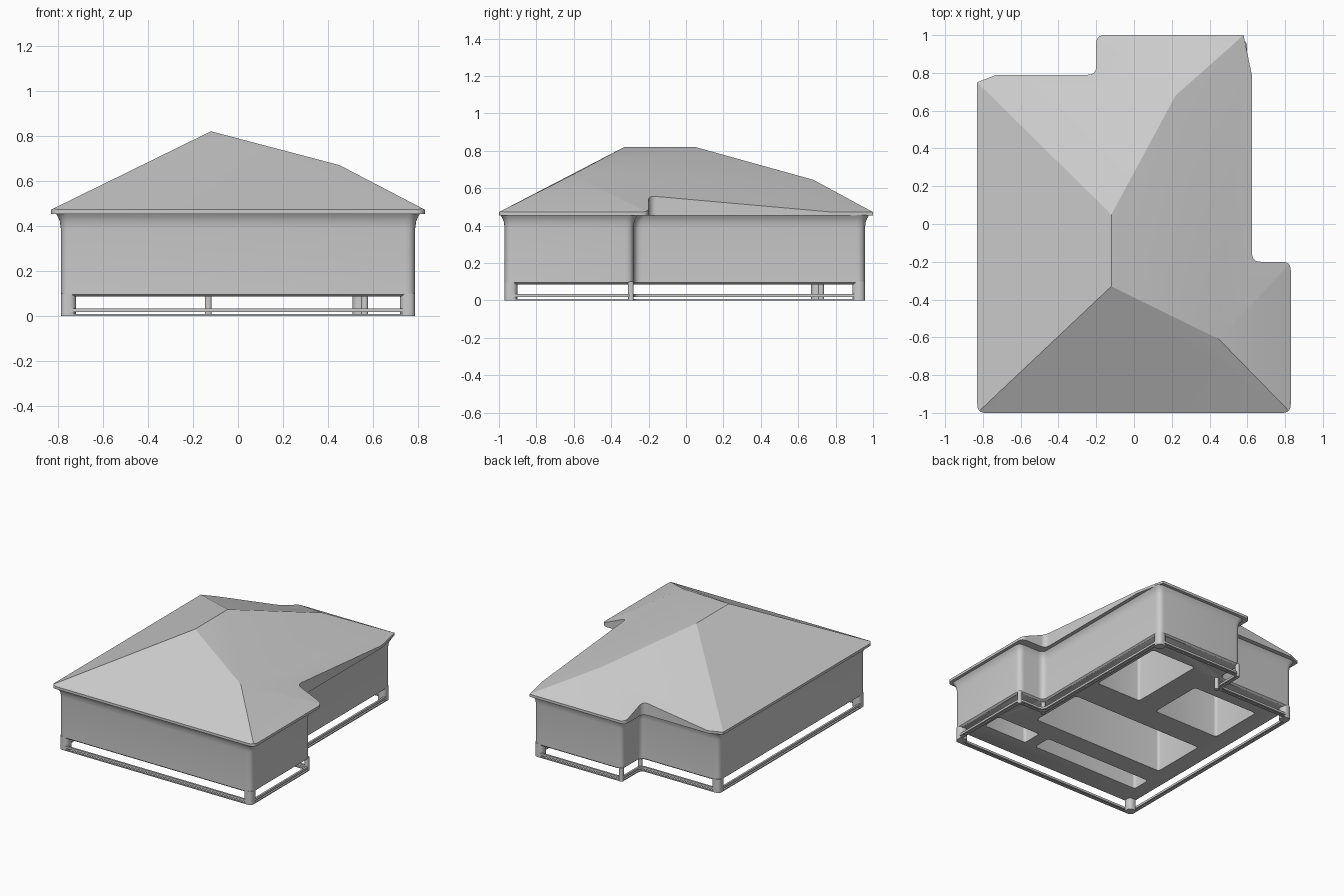
import bpy, bmesh, math
from mathutils import Vector

cube = bpy.data.objects.get("Cube")
if cube:
    bpy.data.objects.remove(cube, do_unlink=True)

grey = bpy.data.materials.new("light grey")
grey.use_nodes = True
grey.diffuse_color = (0.6, 0.6, 0.6, 1)
grey.node_tree.nodes["Principled BSDF"].inputs["Base Color"].default_value = (0.6, 0.6, 0.6, 1)


def stepped_plan(left, front, right, wing_y, side, back, back_x, rear):
    """Counter-clockwise house plan with a notch on the right and at the back."""
    return [Vector(p) for p in [(left, front), (right, front), (right, wing_y), (side, wing_y),
                                (side, back), (back_x, back), (back_x, rear), (left, rear)]]


EAVES = stepped_plan(-.83, -1, .83, -.2, .625, 1, -.2, .79)
WALLS = stepped_plan(-.787, -.97, .787, -.28, .577, .957, -.147, .737)


def corners(plan, offset):
    """Plan corners moved inwards by offset."""
    pts = []
    for i, p in enumerate(plan):
        d1 = (p - plan[i - 1]).normalized()
        d2 = (plan[(i + 1) % len(plan)] - p).normalized()
        pts.append(p + (Vector((-d1.y, d1.x)) + Vector((-d2.y, d2.x))) * offset)
    return pts


def outline(plan, offset, radius=0.045, steps=6):
    """Plan outline with rounded corners."""
    base, pts = corners(plan, offset), []
    for i, p in enumerate(base):
        a = p + (base[i - 1] - p).normalized() * radius
        b = p + (base[(i + 1) % len(base)] - p).normalized() * radius
        for k in range(steps + 1):
            t = k / steps
            pts.append(a * (1 - t) ** 2 + p * (2 * t * (1 - t)) + b * t ** 2)
    return pts


def select(obj):
    bpy.ops.object.select_all(action='DESELECT')
    obj.select_set(True)
    bpy.context.view_layer.objects.active = obj


def shade(obj, degrees=35):
    select(obj)
    bpy.ops.object.shade_smooth_by_angle(angle=math.radians(degrees))


def finish(name, bm):
    bmesh.ops.recalc_face_normals(bm, faces=bm.faces)
    mesh = bpy.data.meshes.new(name)
    bm.to_mesh(mesh)
    bm.free()
    obj = bpy.data.objects.new(name, mesh)
    bpy.context.collection.objects.link(obj)
    mesh.materials.append(grey)
    return obj


def loft(name, plan, levels, closed=False):
    """Sweep (offset, height) levels round the plan, capped or closed to a ring."""
    bm = bmesh.new()
    rings = [[bm.verts.new((p.x, p.y, z)) for p in outline(plan, o)] for o, z in levels]
    pairs = list(zip(rings, rings[1:]))
    if closed:
        pairs.append((rings[-1], rings[0]))
    else:
        bm.faces.new(rings[0])
        bm.faces.new(rings[-1])
    for lo, hi in pairs:
        for i in range(len(lo)):
            j = (i + 1) % len(lo)
            bm.faces.new((lo[i], lo[j], hi[j], hi[i]))
    return finish(name, bm)


def add_box(bm, x0, x1, y0, y1, z0, z1):
    verts = bmesh.ops.create_cube(bm, size=1)["verts"]
    for v in verts:
        v.co = ((x0 + x1) / 2 + v.co.x * (x1 - x0), (y0 + y1) / 2 + v.co.y * (y1 - y0),
                (z0 + z1) / 2 + v.co.z * (z1 - z0))


def round_uprights(bm, radius):
    """Bevel the vertical edges."""
    edges = [e for e in bm.edges if abs(e.verts[0].co.z - e.verts[1].co.z) > .01]
    bmesh.ops.bevel(bm, geom=edges, offset=radius, segments=4, profile=.5, affect='EDGES')


def boolean(obj, cutter, operation):
    cutter.hide_render = True
    mod = obj.modifiers.new("cut", 'BOOLEAN')
    mod.operation, mod.solver, mod.object = operation, 'EXACT', cutter
    select(obj)
    bpy.ops.object.modifier_apply(modifier=mod.name)
    bpy.data.objects.remove(cutter, do_unlink=True)


# Hipped roof: taut hull over the ridges, trimmed to the eave outline
EAVE_ENDS = [(-.83, -1), (.83, -1), (.83, -.2), (.58, 1), (-.2, 1), (-.83, .75)]
RIDGES = [(-.12, -.33, .82), (-.12, .05, .82), (.45, -.61, .67), (.22, .68, .645)]
bm = bmesh.new()
for x, y in EAVE_ENDS:
    for z in (.453, .472):
        bm.verts.new((x, y, z))
for p in RIDGES:
    bm.verts.new(p)
bmesh.ops.convex_hull(bm, input=bm.verts)
roof = finish("roof", bm)
boolean(roof, loft("roof_trim", EAVES, [(0, .3), (0, 1)]), 'INTERSECT')
shade(roof, 12)

# Walls flaring into the eaves
walls = loft("walls", WALLS, [(.012, .086), (0, .096), (0, .39), (-.004, .42),
                              (-.012, .44), (-.022, .456), (0, .462)])

# Room recesses open through the floor
ROOMS = [(-.64, .45, -.5, -.08), (.08, .45, .15, .74), (-.64, -.1, .11, .53),
         (-.67, .22, -.79, -.65), (.31, .67, -.79, -.64)]
bm = bmesh.new()
for room in ROOMS:
    add_box(bm, *room, 0, .42)
round_uprights(bm, .02)
boolean(walls, finish("room_cutter", bm), 'DIFFERENCE')
shade(walls)

# Twin thin rails round the base
for name, z0, z1 in (("ground_rail", 0, .008), ("upper_rail", .018, .034)):
    shade(loft(name, WALLS, [(0, z0), (0, z1), (.014, z1), (.014, z0)], closed=True))

# Corner posts flush with the walls, slimmer beside the notches
for n, p in enumerate(WALLS):
    size = .03 if n in (2, 3, 5, 6) else .068
    q = corners(WALLS, size)[n]
    bm = bmesh.new()
    add_box(bm, min(p.x, q.x), max(p.x, q.x), min(p.y, q.y), max(p.y, q.y), 0, .1)
    round_uprights(bm, size * .4)
    shade(finish(f"corner_post_{n + 1}", bm))
